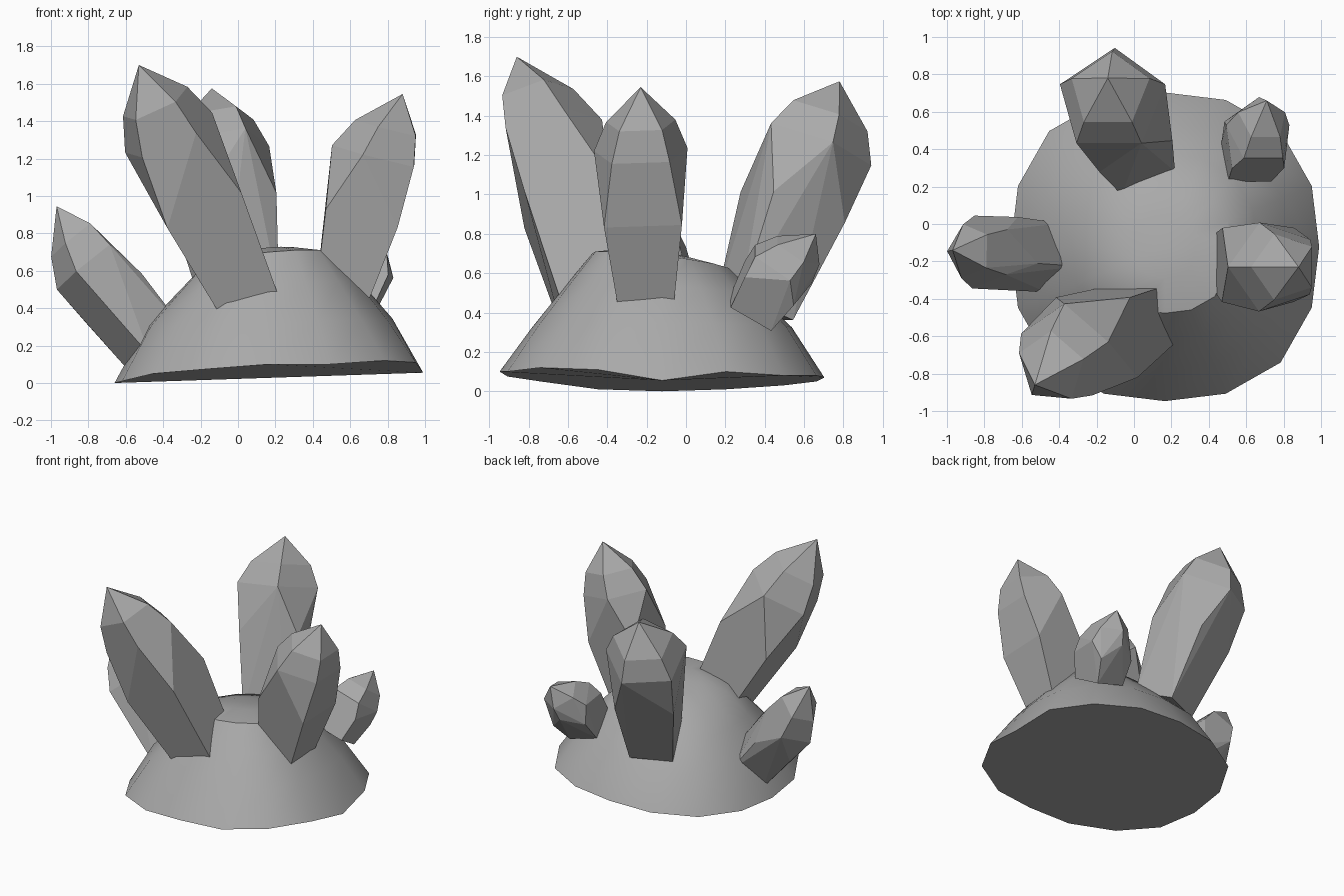
import bpy, bmesh, math
from mathutils import Vector

cube = bpy.data.objects.get("Cube")
if cube:
    bpy.data.objects.remove(cube, do_unlink=True)

stone = bpy.data.materials.new("stone_grey")
stone.use_nodes = True
grey = (0.4, 0.4, 0.4, 1)
stone.diffuse_color = grey
stone.node_tree.nodes["Principled BSDF"].inputs["Base Color"].default_value = grey


def finish(bm, name):
    bmesh.ops.recalc_face_normals(bm, faces=bm.faces)
    mesh = bpy.data.meshes.new(name)
    bm.to_mesh(mesh)
    bm.free()
    mesh.materials.append(stone)
    obj = bpy.data.objects.new(name, mesh)
    bpy.context.collection.objects.link(obj)
    return obj


# Rock mound: rounded-square dome, uneven lower rim, top tilted up to the front
def make_mound():
    centre = Vector((0.165, -0.122, 0))
    sides = 16
    rim = [0.055, 0.1, 0.08, 0.08, 0.07, 0.05, 0.03, 0.01,
           0, 0.01, 0.05, 0.075, 0.1, 0.1, 0.12, 0.11]
    # scale, height, rise to the left side, rise to the front
    profile = [(0.8, 0.325, 0.02, 0), (0.6, 0.505, 0.03, 0.025),
               (0.43, 0.655, 0.035, 0.045), (0.2, 0.695, 0.015, 0.03)]
    bm = bmesh.new()

    def ring(scale, height):
        row = []
        for i in range(sides):
            a = math.tau * i / sides
            c, s = math.cos(a), math.sin(a)
            r = scale * (0.85 - 0.025 * math.cos(4 * a))
            row.append(bm.verts.new(centre + Vector((c * r, s * r, height(i, c, s)))))
        return row

    rows = [ring(1, lambda i, c, s: rim[i])]
    for scale, z, side, front in profile:
        rows.append(ring(scale, lambda i, c, s: z + side * c - front * s))
    apex = bm.verts.new(centre + Vector((0, 0, 0.705)))
    bm.faces.new(rows[0][::-1])
    for i in range(sides):
        j = (i + 1) % sides
        for low, high in zip(rows, rows[1:]):
            bm.faces.new((low[i], low[j], high[j], high[i]))
        bm.faces.new((rows[-1][i], rows[-1][j], apex))
    mound = finish(bm, "rock_mound")
    bpy.ops.object.select_all(action='DESELECT')
    bpy.context.view_layer.objects.active = mound
    mound.select_set(True)
    bpy.ops.object.shade_smooth_by_angle(angle=math.radians(40))
    mound.select_set(False)


# Crystal: flaring four-sided shaft that breaks into a five-sided faceted point
def make_crystal(name, base, shoulder, tip, radii, shaft_turn, cap_turn):
    base, shoulder, tip = Vector(base), Vector(shoulder), Vector(tip)
    r_base, r_mid, r_top = radii
    axis = (shoulder - base).normalized()
    u = Vector((0, 1, 0)).cross(axis).normalized()
    v = axis.cross(u)

    def ring(centre, r, sides, turn):
        angles = [math.radians(turn) + math.tau * i / sides for i in range(sides)]
        return [centre + (u * math.cos(a) + v * math.sin(a)) * r for a in angles]

    points = ring(base, r_base, 4, shaft_turn)
    points += ring(base.lerp(shoulder, 0.62), r_mid, 4, shaft_turn)
    points += ring(shoulder, r_top, 5, cap_turn)
    points += ring(shoulder.lerp(tip, 0.45), r_top * 0.74, 5, cap_turn)
    points.append(tip)
    bm = bmesh.new()
    for p in points:
        bm.verts.new(p)
    bmesh.ops.convex_hull(bm, input=bm.verts)
    loose = [w for w in bm.verts if not w.link_faces]
    bmesh.ops.delete(bm, geom=loose, context='VERTS')
    bmesh.ops.dissolve_limit(bm, angle_limit=math.radians(6), verts=bm.verts, edges=bm.edges)
    finish(bm, name)


make_mound()
make_crystal("front_crystal", (0.08, -0.47, 0.38), (-0.37, -0.69, 1.32),
             (-0.53, -0.86, 1.7), (0.22, 0.31, 0.27), 45, 157)
make_crystal("back_crystal", (0.02, 0.35, 0.42), (-0.12, 0.66, 1.25),
             (-0.14, 0.78, 1.575), (0.22, 0.3, 0.3), 70, 90)
make_crystal("left_crystal", (0.53, -0.2, 0.36), (0.745, -0.23, 1.21),
             (0.88, -0.23, 1.545), (0.18, 0.28, 0.25), 45, 180)
make_crystal("right_crystal", (-0.43, -0.18, 0.17), (-0.81, -0.15, 0.63),
             (-0.97, -0.14, 0.945), (0.19, 0.205, 0.205), -14, 180)
make_crystal("small_back_crystal", (0.6, 0.33, 0.4), (0.67, 0.48, 0.64),
             (0.71, 0.66, 0.8), (0.17, 0.205, 0.185), 45, 18)
